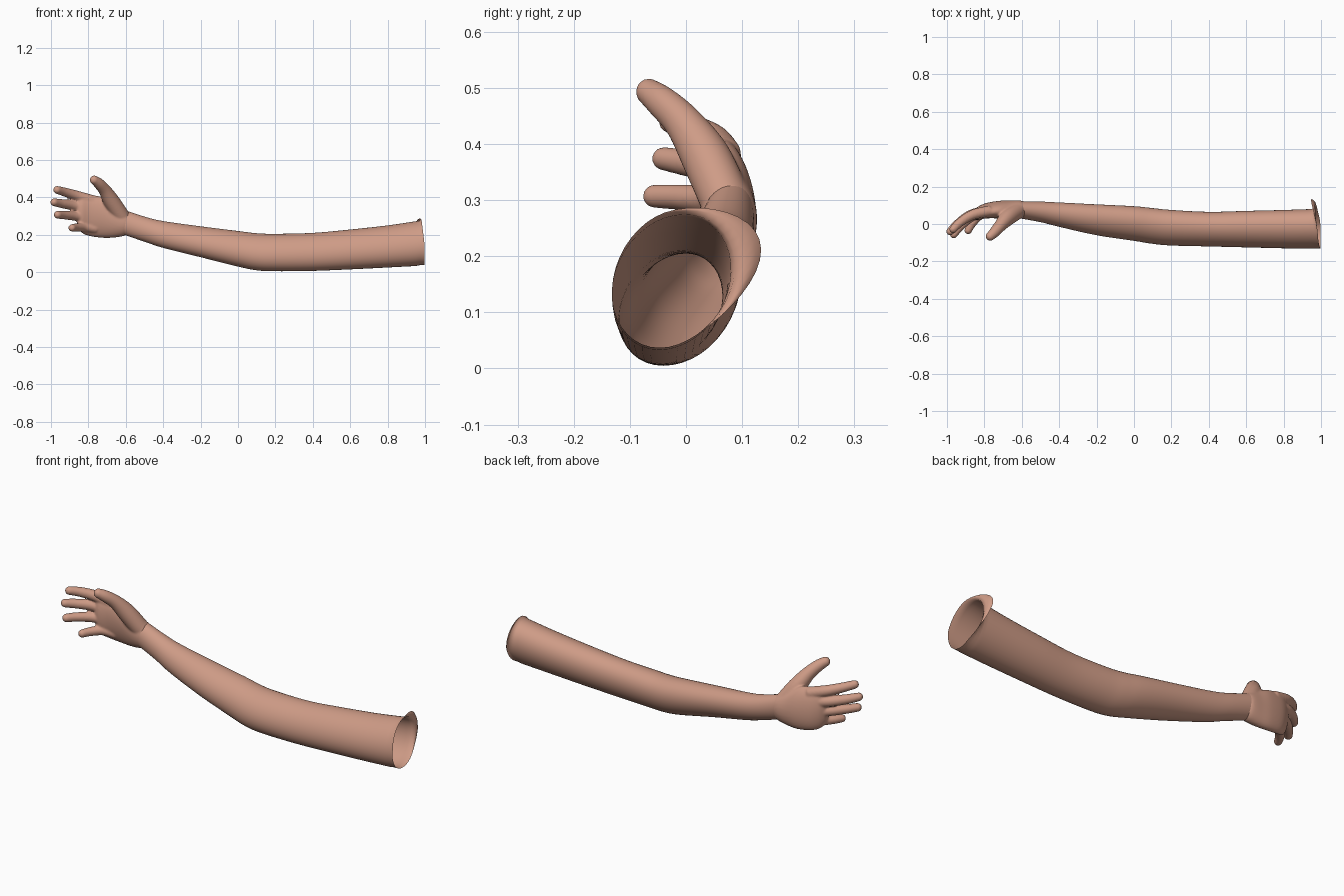
import bpy, bmesh, math
from mathutils import Vector

if "Cube" in bpy.data.objects:
    bpy.data.objects.remove(bpy.data.objects["Cube"])

skin = bpy.data.materials.new("warm_skin")
skin.use_nodes = True
tone = (0.62, 0.33, 0.24, 1)
skin.diffuse_color = tone
bsdf = skin.node_tree.nodes["Principled BSDF"]
bsdf.inputs["Base Color"].default_value = tone
bsdf.inputs["Roughness"].default_value = 0.7
SIDES = 40
ANGLES = [2 * math.pi * i / SIDES for i in range(SIDES)]


def spline(keys, steps):
    """Catmull-Rom samples through tuples of any length."""
    out = []
    for i in range(len(keys) - 1):
        quad = [keys[max(0, min(len(keys) - 1, i + k))] for k in (-1, 0, 1, 2)]
        for s in range(steps):
            t = s / steps
            out.append([b + t / 2 * (c - a + t * (2*a - 5*b + 4*c - d + t * (3*(b - c) + d - a)))
                        for a, b, c, d in zip(*quad)])
    return out + [list(keys[-1])]


def loft(bm, rings, capped):
    rows = [[bm.verts.new(p) for p in ring] for ring in rings]
    faces = []
    for a, b in zip(rows, rows[1:]):
        for i in range(SIDES):
            j = (i + 1) % SIDES
            faces.append(bm.faces.new((a[i], a[j], b[j], b[i])))
    if capped:
        faces += [bm.faces.new(rows[0][::-1]), bm.faces.new(rows[-1])]
    bmesh.ops.recalc_face_normals(bm, faces=faces)


def oval(x, y0, y1, z0, z1, tilt):
    """Slanted oval across the arm, given by its extents."""
    return [Vector((x, (y0 + y1) / 2 + (y1 - y0) / 2 * math.cos(a - tilt),
                    (z0 + z1) / 2 + (z1 - z0) / 2 * math.sin(a))) for a in ANGLES]


def digit(bm, keys):
    """Round-tipped tube through (x, y, z, radius) keys."""
    path = [(Vector(p[:3]), p[3]) for p in spline(keys, 6)]
    end, r = path[-1]
    ahead = (end - path[-2][0]).normalized()
    for k in range(1, 8):
        a = k * math.pi / 16.5
        path.append((end + ahead * r * math.sin(a), r * math.cos(a)))
    rings = []
    for i, (p, r) in enumerate(path):
        way = path[min(i + 1, len(path) - 1)][0] - path[max(i - 1, 0)][0]
        u = way.cross(Vector((0, 0, 1))).normalized()
        v = way.cross(u).normalized()
        rings.append([p + r * (u * math.cos(a) + v * math.sin(a)) for a in ANGLES])
    loft(bm, rings, True)


def make_object(name, bm):
    mesh = bpy.data.meshes.new(name)
    bm.to_mesh(mesh)
    bm.free()
    mesh.materials.append(skin)
    mesh.shade_smooth()
    obj = bpy.data.objects.new(name, mesh)
    bpy.context.collection.objects.link(obj)
    return obj


# Arm: hollow sleeve of ovals, keys are x, y range, z range, tilt
arm_keys = [
    (-0.61, 0.03, 0.122, 0.20, 0.333, 0.1),
    (-0.5, 0.01, 0.12, 0.163, 0.297, 0.1),
    (-0.4, -0.015, 0.115, 0.13, 0.273, 0.15),
    (-0.2, -0.06, 0.105, 0.08, 0.245, 0.2),
    (0.0, -0.09, 0.095, 0.03, 0.22, 0.2),
    (0.1, -0.106, 0.085, 0.01, 0.208, 0.2),
    (0.2, -0.115, 0.075, 0.005, 0.205, 0.2),
    (0.4, -0.12, 0.065, 0.007, 0.21, 0.2),
    (0.6, -0.125, 0.07, 0.015, 0.228, 0.2),
    (0.8, -0.13, 0.075, 0.025, 0.25, 0.2),
    (0.95, -0.132, 0.08, 0.033, 0.272, 0.2),
]
rings = [oval(*k) for k in spline(arm_keys, 5)]

# Shoulder rim: lip that flares out and back behind the opening
for x, grow, flare, back in ((0.97, 0, 0.008, 0), (0.985, 0.003, 0.028, 0.012),
                             (0.992, 0.004, 0.045, 0.026), (0.996, 0.005, 0.055, 0.042)):
    ring = oval(x, -0.132, 0.08, 0.037, 0.274 + 2 * grow, 0.2)
    for p, a in zip(ring, ANGLES):
        lobe = max(0, math.cos(a - 0.4)) ** 2
        p.y += flare * lobe
        p.x -= back * lobe + grow * 3 * max(0, math.sin(a))
        p.z += flare * 0.25 * lobe
    rings.append(ring)
bm = bmesh.new()
loft(bm, rings, False)
make_object("arm", bm)

# Palm
bm = bmesh.new()
palm_keys = [
    (-0.585, 0.034, 0.117, 0.208, 0.325, 0.0),
    (-0.61, 0.027, 0.126, 0.194, 0.338, 0.0),
    (-0.66, 0.027, 0.126, 0.185, 0.365, -0.1),
    (-0.72, 0.03, 0.124, 0.183, 0.40, -0.2),
    (-0.79, 0.03, 0.112, 0.192, 0.413, -0.2),
    (-0.835, 0.022, 0.092, 0.21, 0.413, -0.1),
    (-0.86, 0.03, 0.07, 0.25, 0.40, 0.0),
]
loft(bm, [oval(*k) for k in spline(palm_keys, 6)], True)

# Fingers and thumb: x, y, z, radius
digits = {
    "index": [(-0.77, 0.07, 0.38, 0.03), (-0.86, 0.05, 0.408, 0.027),
              (-0.925, 0.012, 0.428, 0.024), (-0.967, -0.028, 0.44, 0.021)],
    "middle": [(-0.77, 0.072, 0.335, 0.03), (-0.87, 0.05, 0.355, 0.027),
               (-0.94, 0.003, 0.366, 0.024), (-0.983, -0.04, 0.374, 0.021)],
    "ring": [(-0.77, 0.07, 0.287, 0.03), (-0.86, 0.043, 0.299, 0.026),
             (-0.925, -0.01, 0.305, 0.023), (-0.964, -0.056, 0.307, 0.021)],
    "little": [(-0.76, 0.07, 0.233, 0.028), (-0.82, 0.05, 0.24, 0.025),
               (-0.863, 0.005, 0.239, 0.022), (-0.887, -0.035, 0.237, 0.02)],
    "thumb": [(-0.625, 0.07, 0.3, 0.045), (-0.675, 0.035, 0.377, 0.044),
              (-0.712, -0.005, 0.438, 0.034), (-0.745, -0.043, 0.475, 0.029),
              (-0.769, -0.066, 0.493, 0.024)],
}
for keys in digits.values():
    digit(bm, keys)
hand = make_object("hand", bm)

# Fuse the hand into one soft skin
fuse = hand.modifiers.new("fuse", "REMESH")
fuse.mode = "VOXEL"
fuse.voxel_size = 0.005
fuse.use_smooth_shade = True
soften = hand.modifiers.new("soften", "SMOOTH")
soften.factor = 0.5
soften.iterations = 8
